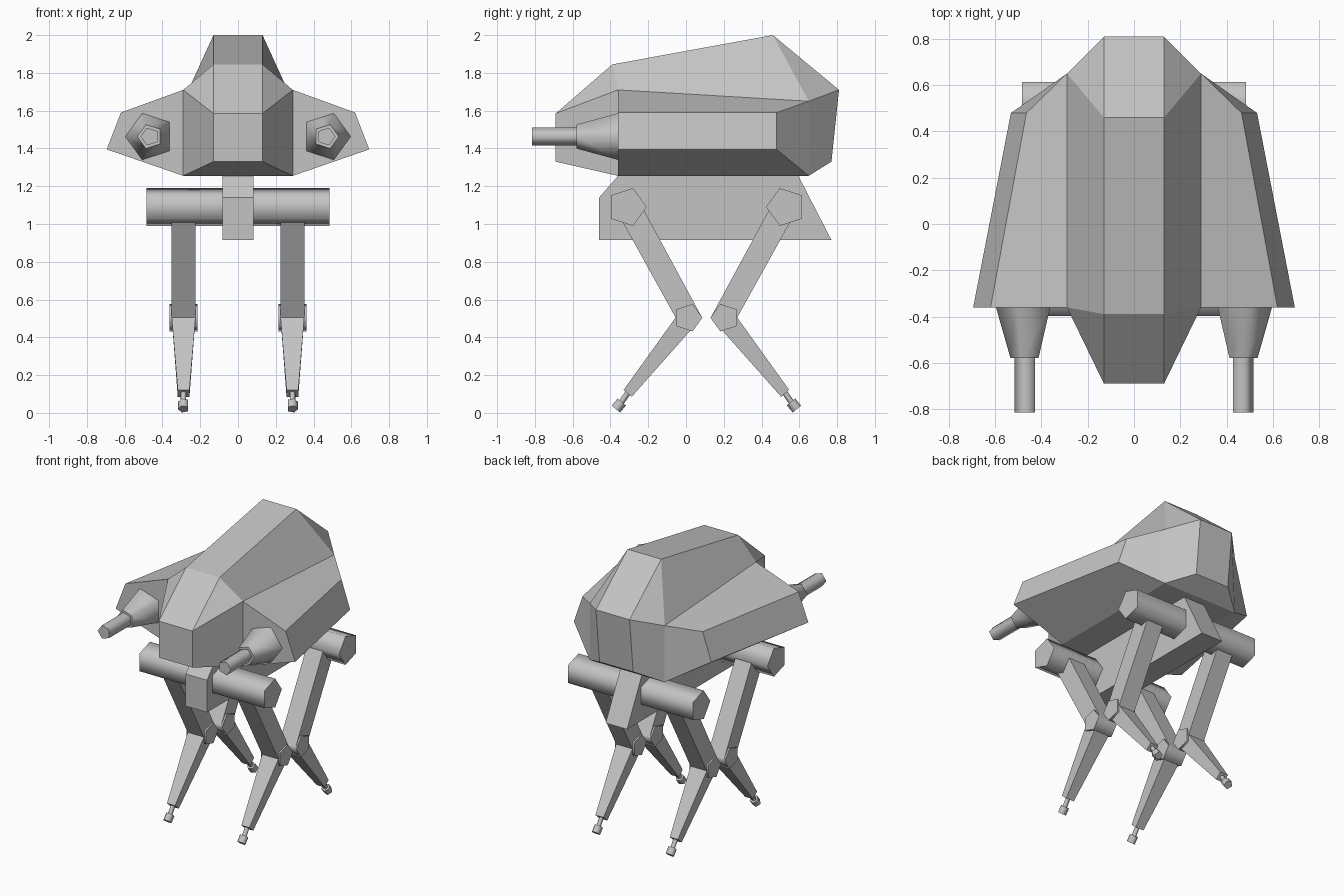
import bpy, bmesh, math
from mathutils import Vector

cube = bpy.data.objects.get("Cube")
if cube:
    bpy.data.objects.remove(cube, do_unlink=True)

grey = bpy.data.materials.new("hull grey")
grey.use_nodes = True
colour = (0.55, 0.55, 0.55, 1)
grey.diffuse_color = colour
grey.node_tree.nodes["Principled BSDF"].inputs["Base Color"].default_value = colour


def make(name, verts, faces, smooth=False):
    """Mesh object with outward normals."""
    bm = bmesh.new()
    vs = [bm.verts.new(v) for v in verts]
    for f in faces:
        bm.faces.new([vs[i] for i in f])
    bmesh.ops.recalc_face_normals(bm, faces=bm.faces)
    mesh = bpy.data.meshes.new(name)
    bm.to_mesh(mesh)
    bm.free()
    mesh.materials.append(grey)
    ob = bpy.data.objects.new(name, mesh)
    bpy.context.collection.objects.link(ob)
    if smooth:
        bpy.ops.object.select_all(action='DESELECT')
        ob.select_set(True)
        bpy.context.view_layer.objects.active = ob
        bpy.ops.object.shade_smooth_by_angle(angle=math.radians(74))
    return ob


def loft(name, rings, smooth=False):
    """Closed solid through a row of equal-sized rings."""
    n = len(rings[0])
    verts = [p for ring in rings for p in ring]
    faces = [list(range(n)), list(range(len(verts) - n, len(verts)))]
    for r in range(len(rings) - 1):
        for i in range(n):
            j = (i + 1) % n
            faces.append([r * n + i, r * n + j, r * n + n + j, r * n + n + i])
    return make(name, verts, faces, smooth)


def tube(name, stations, point, sides=5):
    """Five-sided round part; stations are (centre, radius), one corner lies along point."""
    axis = (Vector(stations[-1][0]) - Vector(stations[0][0])).normalized()
    u = Vector(point).normalized()
    w = axis.cross(u)
    rings = []
    for c, r in stations:
        ring = []
        for k in range(sides):
            a = math.tau * k / sides
            ring.append(Vector(c) + r * (math.cos(a) * u + math.sin(a) * w))
        rings.append(ring)
    return loft(name, rings, True)


# Faceted body: lower case = front corners, upper case = rear corners
P = {
    'n': (0.13, -0.69, 1.33), 'm': (0.13, -0.69, 1.585),
    'a': (0.13, -0.39, 1.845), 'b': (0.29, -0.36, 1.71), 'c': (0.62, -0.36, 1.59),
    'd': (0.695, -0.36, 1.395), 'e': (0.29, -0.36, 1.255),
    'N': (0.13, 0.77, 1.33), 'M': (0.13, 0.81, 1.71),
    'A': (0.13, 0.46, 2.0), 'B': (0.29, 0.65, 1.65), 'C': (0.465, 0.48, 1.59),
    'D': (0.532, 0.48, 1.395), 'E': (0.29, 0.65, 1.255),
}
keys = list(P)
k = len(keys)
verts = [P[c] for c in keys] + [(-P[c][0], P[c][1], P[c][2]) for c in keys]
faces = []
for word in ("mab", "mben", "aABb", "bBCc", "cCDd", "dDEe", "bcde", "BCDE", "AMB", "MNEB"):
    ids = [keys.index(c) for c in word]
    faces += [ids, [i + k for i in ids]]
spine = [keys.index(c) for c in "maAMNEen"]          # centre strip all the way round
for i, p in enumerate(spine):
    q = spine[(i + 1) % len(spine)]
    faces.append([p, q, q + k, p + k])
make("body", verts, faces)

# Chassis beam below the body
profile = [(-0.46, 0.915), (0.77, 0.915), (0.595, 1.255), (-0.36, 1.255), (-0.46, 1.14)]
loft("chassis", [[(x, y, z) for y, z in profile] for x in (-0.083, 0.083)])

# Guns
for side, s in (("left", 1), ("right", -1)):
    x, z = s * 0.467, 1.463
    tube(side + "_gun_mount", [((x, -0.355, z), 0.131), ((x, -0.58, z), 0.067)], (s, 0, 0))
    tube(side + "_gun_barrel", [((x, -0.57, z), 0.049), ((x, -0.815, z), 0.049)], (s, 0, 0))

# Axles and legs; the rear set is the front set mirrored about y = 0.108
for end, f in (("front", 1), ("rear", -1)):
    def Y(y):
        return 0.108 + f * (y - 0.108)

    tube(end + "_hip_axle", [((-0.485, Y(-0.313), 1.09), 0.105),
                             ((0.485, Y(-0.313), 1.09), 0.105)], (0, f, 0))
    for side, s in (("left", 1), ("right", -1)):
        x = s * 0.288
        tag = end + "_" + side
        # Bent leg: two corners and half width at hip, knee and ankle
        rings = []
        for (y0, z0), (y1, z1), h in (((-0.38, 1.09), (-0.232, 1.09), 0.063),
                                      ((-0.055, 0.505), (0.085, 0.505), 0.063),
                                      ((-0.33, 0.122), (-0.288, 0.085), 0.031)):
            rings.append([(x - h, Y(y0), z0), (x + h, Y(y0), z0),
                          (x + h, Y(y1), z1), (x - h, Y(y1), z1)])
        loft(tag + "_leg", rings)
        tube(tag + "_knee", [((x - 0.074, Y(0.011), 0.504), 0.076),
                             ((x + 0.074, Y(0.011), 0.504), 0.076)], (0, f, 0))
        tube(tag + "_ankle", [((x, Y(-0.305), 0.11), 0.016),
                              ((x, Y(-0.345), 0.052), 0.016)], (s, 0, 0))
        tube(tag + "_foot", [((x, Y(-0.34), 0.058), 0.03),
                             ((x, Y(-0.371), 0.02), 0.03)], (s, 0, 0))
